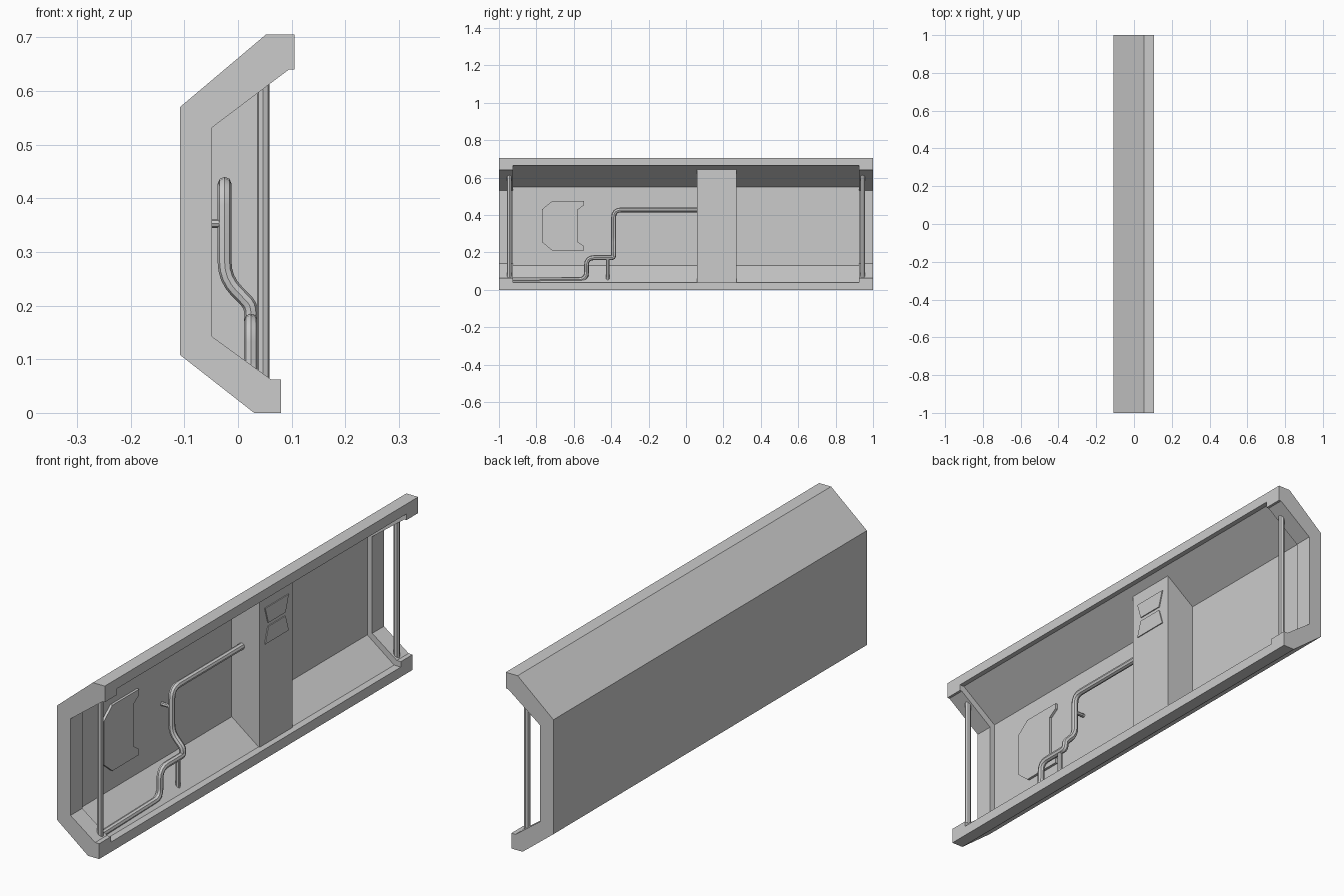
import bpy, bmesh
from mathutils import Vector

if "Cube" in bpy.data.objects:
    bpy.data.objects.remove(bpy.data.objects["Cube"])


def finish(bm, name):
    bmesh.ops.remove_doubles(bm, verts=bm.verts, dist=1e-5)
    bmesh.ops.recalc_face_normals(bm, faces=bm.faces)
    me = bpy.data.meshes.new(name)
    bm.to_mesh(me)
    bm.free()
    ob = bpy.data.objects.new(name, me)
    bpy.context.collection.objects.link(ob)
    return ob


def loft(name, rings):
    """Skin a list of equal-length point rings and cap both ends."""
    bm = bmesh.new()
    vs = [[bm.verts.new(p) for p in r] for r in rings]
    n = len(vs[0])
    for a, b in zip(vs, vs[1:]):
        for i in range(n):
            j = (i + 1) % n
            if (a[i].co - b[i].co).length < 1e-6 and (a[j].co - b[j].co).length < 1e-6:
                continue
            bm.faces.new((a[i], a[j], b[j], b[i]))
    bm.faces.new(vs[0])
    bm.faces.new(vs[-1])
    return finish(bm, name)


def section(profile, y):
    return [(x, y, z) for x, z in profile]


def plate(name, outline, x0, x1):
    """Plate drawn in y,z with thickness along x."""
    return loft(name, [[(x, y, z) for y, z in outline] for x in (x0, x1)])


def pipe(name, points, radius, bend=0.03):
    """Round pipe along a path with filleted corners."""
    pts = [Vector(p) for p in points]
    path = [pts[0]]
    for a, b, c in zip(pts, pts[1:], pts[2:]):
        r = min(bend, (a - b).length * 0.45, (c - b).length * 0.45)
        p, q = b + (a - b).normalized() * r, b + (c - b).normalized() * r
        for k in range(5):
            t = k / 4
            path.append(p * (1 - t) ** 2 + b * (2 * t * (1 - t)) + q * t * t)
    path.append(pts[-1])
    cu = bpy.data.curves.new(name, 'CURVE')
    cu.dimensions = '3D'
    cu.bevel_depth = radius
    cu.bevel_resolution = 2
    cu.use_fill_caps = True
    sp = cu.splines.new('POLY')
    sp.points.add(len(path) - 1)
    for s, p in zip(sp.points, path):
        s.co = (*p, 1)
    ob = bpy.data.objects.new(name, cu)
    bpy.context.collection.objects.link(ob)
    bpy.ops.object.select_all(action='DESELECT')
    ob.select_set(True)
    bpy.context.view_layer.objects.active = ob
    bpy.ops.object.convert(target='MESH')
    bpy.ops.object.shade_smooth_by_angle()
    return bpy.context.object


# Wall shell with thicker ribs at both ends
outer = [(.105, .705), (.052, .705), (-.108, .57), (-.108, .108), (.03, 0), (.08, 0)]
rib = outer + [(.08, .062), (.062, .062), (-.048, .142), (-.048, .532), (.095, .64), (.105, .64)]
mid = outer + [(.08, .04), (.05, .04), (-.07, .13), (-.07, .55), (.085, .665), (.105, .665)]
loft("wall_shell", [section(p, y) for p, y in (
    (rib, -1), (rib, -.925), (mid, -.925), (mid, .925), (rib, .925), (rib, 1))])

# Pillar fitted between floor and ceiling slopes
pillar = [(.055, .04), (.05, .04), (-.07, .13), (-.07, .55), (.055, .643)]
loft("pillar", [section(pillar, y) for y in (.06, .27)])

# Pair of trapezoid panels on the pillar
plate("upper_vent", [(.09, .59), (.24, .59), (.22, .525), (.11, .525)], .054, .059)
plate("lower_vent", [(.09, .445), (.24, .445), (.22, .51), (.11, .51)], .054, .059)

# Notched wall plate
half = [(-.77, .43), (-.715, .475), (-.545, .475), (-.545, .452), (-.58, .428)]
plate("wall_plate", half + [(y, .685 - z) for y, z in reversed(half)], -.072, -.06)

# Vertical poles by the end ribs
for side, y in (("front", -.945), ("rear", .945)):
    pipe(side + "_pole", [(.047, y, .06), (.047, y, .62)], .012)

# Main pipe, branch and wall bracket
pipe("main_pipe", [(-.025, .07, .427), (-.025, -.387, .427), (-.025, -.387, .25),
                   (.024, -.387, .2), (.024, -.387, .172), (.024, -.532, .172),
                   (.024, -.532, .055), (.03, -.93, .053)], .013, .04)
pipe("branch_pipe", [(.024, -.418, .172), (.024, -.418, .045)], .009)
pipe("pipe_bracket", [(-.072, -.387, .353), (-.025, -.387, .353)], .008)
